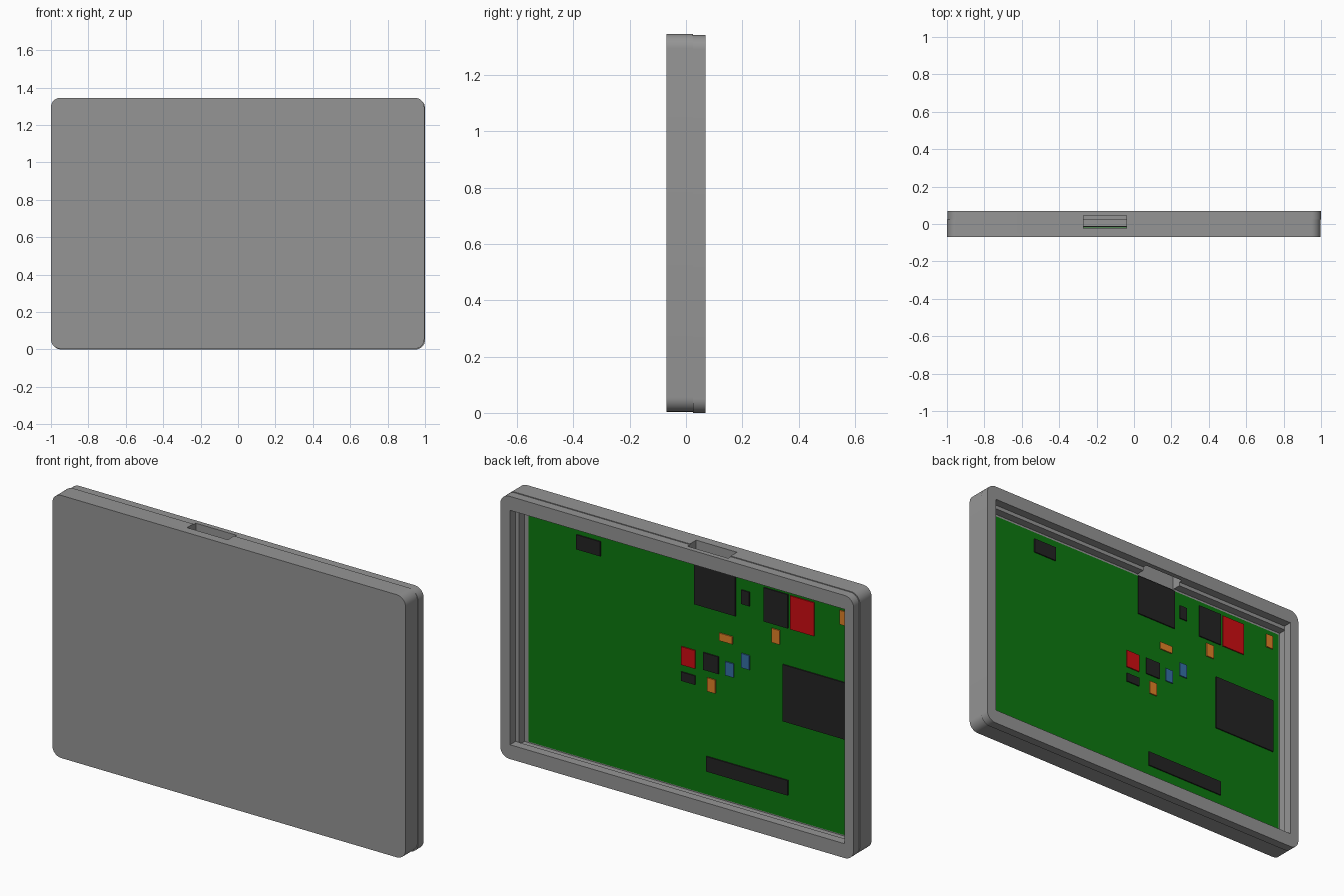
import bpy, bmesh, math

if "Cube" in bpy.data.objects:
    bpy.data.objects.remove(bpy.data.objects["Cube"])


def material(name, rgb):
    m = bpy.data.materials.new(name)
    m.diffuse_color = (*rgb, 1)
    m.use_nodes = True
    m.node_tree.nodes["Principled BSDF"].inputs["Base Color"].default_value = m.diffuse_color
    return m


GREY = material("grey_plastic", (0.30, 0.30, 0.30))
GREEN = material("board_green", (0.004, 0.19, 0.005))
BLACK = material("chip_black", (0.0175, 0.0175, 0.0175))
RED = material("chip_red", (0.62, 0.004, 0.006))
ORANGE = material("part_orange", (0.75, 0.22, 0.02))
BLUE = material("part_blue", (0.035, 0.16, 0.38))


def prism(name, outline, y0, y1, mat):
    """Extrude an x/z outline from y0 to y1."""
    bm = bmesh.new()
    face = bm.faces.new([bm.verts.new((x, y0, z)) for x, z in outline])
    ext = bmesh.ops.extrude_face_region(bm, geom=[face])
    for v in ext["geom"]:
        if isinstance(v, bmesh.types.BMVert):
            v.co.y = y1
    bmesh.ops.recalc_face_normals(bm, faces=bm.faces[:])
    me = bpy.data.meshes.new(name)
    bm.to_mesh(me)
    bm.free()
    ob = bpy.data.objects.new(name, me)
    bpy.context.collection.objects.link(ob)
    me.materials.append(mat)
    return ob


def box(name, x0, x1, y0, y1, z0, z1, mat):
    return prism(name, [(x0, z0), (x1, z0), (x1, z1), (x0, z1)], y0, y1, mat)


def rounded(x0, x1, z0, z1, r, n=8):
    pts = []
    corners = [(x1 - r, z1 - r), (x0 + r, z1 - r), (x0 + r, z0 + r), (x1 - r, z0 + r)]
    for q, (cx, cz) in enumerate(corners):
        for i in range(n + 1):
            a = math.pi / 2 * (q + i / n)
            pts.append((cx + r * math.cos(a), cz + r * math.sin(a)))
    return pts


def cut(ob, *bounds):
    cutter = box("cutter", *bounds, GREY)
    cutter.hide_render = True
    mod = ob.modifiers.new("cut", "BOOLEAN")
    mod.operation = "DIFFERENCE"
    mod.solver = "EXACT"
    mod.object = cutter
    bpy.context.view_layer.objects.active = ob
    bpy.ops.object.modifier_apply(modifier=mod.name)
    bpy.data.objects.remove(cutter)


def smooth(ob):
    bpy.ops.object.select_all(action="DESELECT")
    ob.select_set(True)
    bpy.context.view_layer.objects.active = ob
    bpy.ops.object.shade_smooth_by_angle(angle=math.radians(30))


SEAM = 0.025
SLOT = (-0.27, -0.04, -0.025, 0.045, 1.245, 1.5)

# Front shell: a tray holding the board
shell = prism("front_shell", rounded(-1, 0.996, 0.004, 1.345, 0.05), -0.07, SEAM, GREY)
cut(shell, -0.95, 0.925, -0.018, 0.2, 0.062, 1.25)
cut(shell, *SLOT)
smooth(shell)

# Back rim: an open frame, slightly offset from the shell
rim = prism("back_rim", rounded(-0.996, 1, 0, 1.341, 0.05), SEAM, 0.07, GREY)
cut(rim, -0.945, 0.945, -0.1, 0.2, 0.073, 1.27)
cut(rim, *SLOT)
smooth(rim)

# Circuit board, set into the tray floor
box("circuit_board", -0.941, 0.902, -0.03, -0.016, 0.068, 1.238, GREEN)

# Board components: name, colour, x range, z range
PARTS = [
    ("corner_chip", BLACK, 0.492, 0.628, 1.125, 1.20),
    ("slot_connector", BLACK, -0.271, -0.038, 1.023, 1.236),
    ("small_chip", BLACK, -0.35, -0.305, 1.095, 1.167),
    ("upper_chip", BLACK, -0.567, -0.43, 1.04, 1.213),
    ("upper_red_chip", RED, -0.715, -0.58, 1.04, 1.211),
    ("edge_capacitor", ORANGE, -0.90, -0.86, 1.14, 1.212),
    ("upper_capacitor", ORANGE, -0.521, -0.476, 0.945, 1.017),
    ("flat_capacitor", ORANGE, -0.254, -0.18, 0.875, 0.914),
    ("centre_red_chip", RED, -0.043, 0.036, 0.694, 0.787),
    ("centre_chip", BLACK, -0.174, -0.089, 0.702, 0.79),
    ("flat_chip", BLACK, -0.043, 0.036, 0.612, 0.658),
    ("lower_resistor", BLUE, -0.26, -0.214, 0.707, 0.777),
    ("upper_resistor", BLUE, -0.35, -0.305, 0.77, 0.843),
    ("lower_capacitor", ORANGE, -0.157, -0.112, 0.598, 0.667),
    ("large_module", BLACK, -0.903, -0.538, 0.559, 0.849),
    ("long_connector", BLACK, -0.567, -0.106, 0.187, 0.264),
]
for name, mat, x0, x1, z0, z1 in PARTS:
    box(name, x0, x1, -0.018, -0.010, z0, z1, mat)
